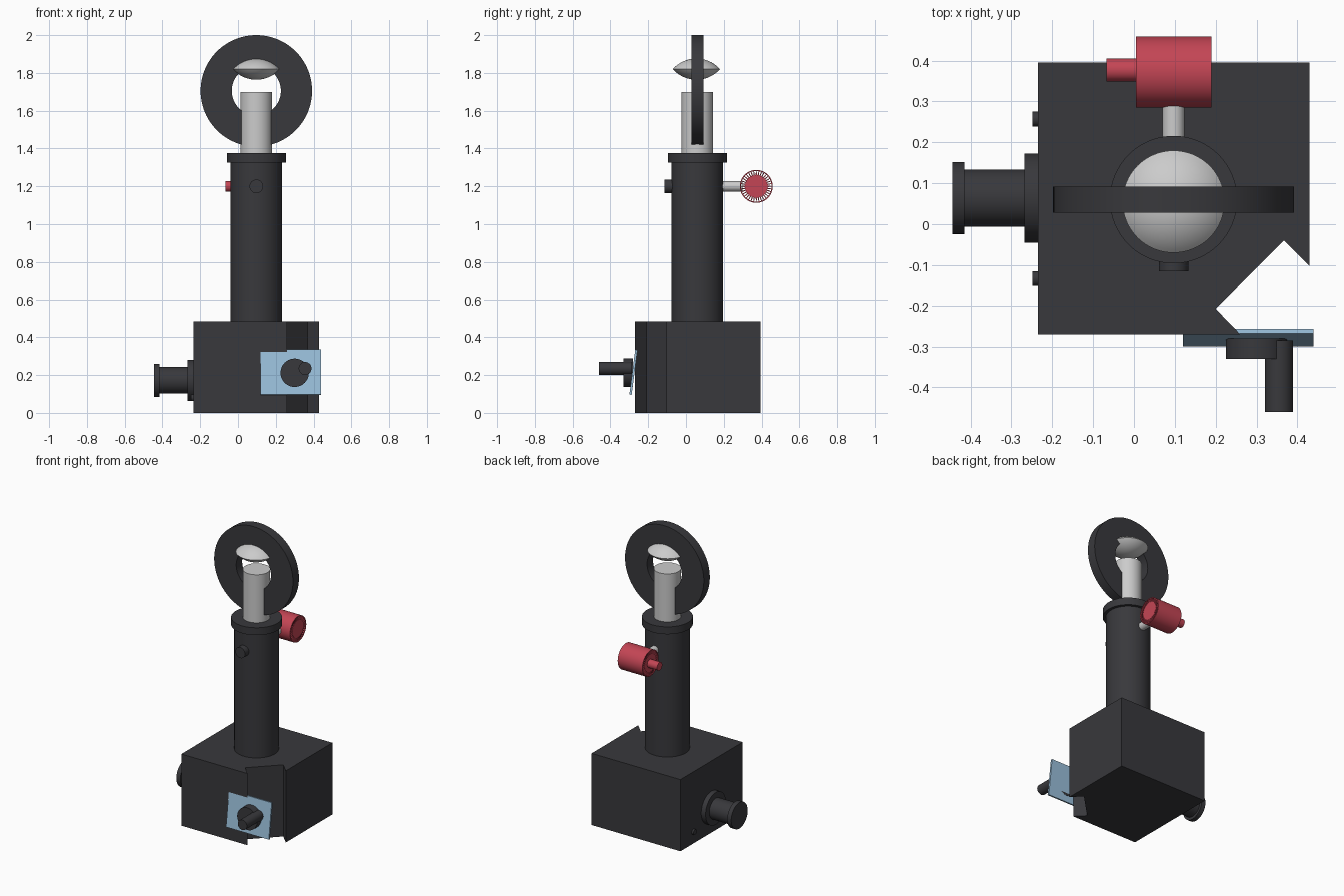
import bpy, bmesh, math
from mathutils import Matrix, Vector

if "Cube" in bpy.data.objects:
    bpy.data.objects.remove(bpy.data.objects["Cube"])


def mat(name, rgb):
    m = bpy.data.materials.new(name)
    m.diffuse_color = (*rgb, 1)
    m.use_nodes = True
    m.node_tree.nodes["Principled BSDF"].inputs["Base Color"].default_value = m.diffuse_color
    return m


DARK = mat("dark", (0.04, 0.04, 0.045))
PALE = mat("pale", (0.8, 0.8, 0.8))
RED = mat("red", (0.55, 0.06, 0.09))
BLUE = mat("blue", (0.32, 0.52, 0.70))
CX, CY = 0.097, 0.06           # optical axis of the column
DIRS = {'x': Vector((1, 0, 0)), 'y': Vector((0, 1, 0)), 'z': Vector((0, 0, 1))}


def finish(name, bm, material, matrix=Matrix()):
    bmesh.ops.recalc_face_normals(bm, faces=bm.faces)
    me = bpy.data.meshes.new(name)
    bm.to_mesh(me)
    bm.free()
    ob = bpy.data.objects.new(name, me)
    bpy.context.collection.objects.link(ob)
    me.materials.append(material)
    ob.matrix_world = matrix
    bpy.ops.object.select_all(action='DESELECT')
    bpy.context.view_layer.objects.active = ob
    ob.select_set(True)
    bpy.ops.object.shade_smooth_by_angle(angle=math.radians(35))
    return ob


def frame(axis, origin):
    return Matrix.Translation(origin) @ DIRS['z'].rotation_difference(DIRS[axis]).to_matrix().to_4x4()


def turned(name, profile, axis, origin, material, n=64, closed=False):
    """Revolve (radius, height) points about an axis through origin."""
    bm = bmesh.new()
    vs = [bm.verts.new((r, 0, h)) for r, h in profile]
    pairs = list(zip(vs, vs[1:])) + ([(vs[-1], vs[0])] if closed else [])
    es = [bm.edges.new(p) for p in pairs]
    bmesh.ops.spin(bm, geom=vs + es, cent=(0, 0, 0), axis=(0, 0, 1),
                   angle=math.tau, steps=n, use_merge=True)
    bmesh.ops.remove_doubles(bm, verts=bm.verts, dist=1e-5)
    return finish(name, bm, material, frame(axis, origin))


def rod(name, r, a, b, axis, origin, material, n=48):
    return turned(name, [(0, a), (r, a), (r, b), (0, b)], axis, origin, material, n)


def prism(name, outline, a, b, material, matrix=Matrix()):
    """Extrude a flat outline from height a to b."""
    bm = bmesh.new()
    f = bm.faces.new([bm.verts.new((x, y, a)) for x, y in outline])
    ext = bmesh.ops.extrude_face_region(bm, geom=[f])['geom']
    bmesh.ops.translate(bm, verts=[v for v in ext if isinstance(v, bmesh.types.BMVert)],
                        vec=(0, 0, b - a))
    return finish(name, bm, material, matrix)


# Base block with a diagonal slot cut through the front right corner
prism("base_block", [(-0.235, -0.27), (0.26, -0.27), (0.20, -0.208), (0.367, -0.04),
                     (0.43, -0.103), (0.43, 0.395), (-0.235, 0.395)], 0, 0.485, DARK)

# Tilted glass plate with its knob and handle
bm = bmesh.new()
bmesh.ops.create_cube(bm, size=1)
bmesh.ops.scale(bm, vec=(0.32, 0.012, 0.24), verts=bm.verts)
finish("tilted_plate", bm, BLUE,
       Matrix.Translation((0.28, -0.278, 0.215)) @ Matrix.Rotation(-0.13, 4, 'X'))
rod("plate_knob", 0.075, -0.33, -0.28, 'y', (0.30, 0, 0.212), DARK)
rod("plate_handle", 0.034, -0.46, -0.285, 'y', (0.355, 0, 0.235), DARK)

# Side spool: flange, barrel and cap
turned("side_spool", [(0, -0.445), (0.088, -0.445), (0.088, -0.415), (0.07, -0.415),
                      (0.07, -0.268), (0.109, -0.268), (0.109, -0.23), (0, -0.23)],
       'x', (0, 0.064, 0.172), DARK)
for i, y in enumerate((-0.133, 0.257)):
    rod(f"side_screw_{i + 1}", 0.018, -0.248, -0.23, 'x', (0, y, 0.08), DARK, 24)

# Column with top collar, and the pale tube inside it
turned("column", [(0, 0.48), (0.137, 0.48), (0.137, 1.325), (0.156, 1.325),
                  (0.156, 1.375), (0, 1.375)], 'z', (CX, CY, 0), DARK)
rod("inner_tube", 0.084, 1.37, 1.70, 'z', (CX, CY, 0), PALE, 64)

# Upright lens ring
turned("lens_ring", [(0.13, -0.032), (0.295, -0.032), (0.295, 0.032), (0.13, 0.032)],
       'y', (CX, CY, 1.705), DARK, 96, True)

# Biconvex lens: two spherical caps meeting at a sharp rim
R, S = 0.125, 0.056
rad = (R * R + S * S) / (2 * S)
amax = math.asin(R / rad)
cap = [(rad * math.sin(amax * i / 12), S - rad + rad * math.cos(amax * i / 12)) for i in range(13)]
turned("lens", cap + [(r, -h) for r, h in reversed(cap[:-1])], 'z', (CX, 0.055, 1.82), PALE)

# Column fittings: front thumbscrew and rear rod
rod("front_screw", 0.036, -0.115, -0.05, 'y', (CX, 0, 1.20), DARK)
rod("rear_rod", 0.027, 0.15, 0.30, 'y', (CX, 0, 1.20), PALE)

# Red knob: thin shell around a toothed core, with a small stem
K = (0, 0.372, 1.20)
turned("knob_shell", [(0.081, 0.005), (0.087, 0.005), (0.087, 0.19), (0.081, 0.19)],
       'x', K, RED, 64, True)
teeth = []
for i in range(36):
    for da, r in ((-0.3, 0.06), (-0.15, 0.082), (0.15, 0.082), (0.3, 0.06)):
        t = math.tau * (i + da) / 36
        teeth.append((r * math.cos(t), r * math.sin(t)))
prism("knob_core", teeth, 0.007, 0.188, RED, frame('x', K))
rod("knob_stem", 0.028, -0.067, 0.02, 'x', (0, 0.377, 1.20), RED, 32)
